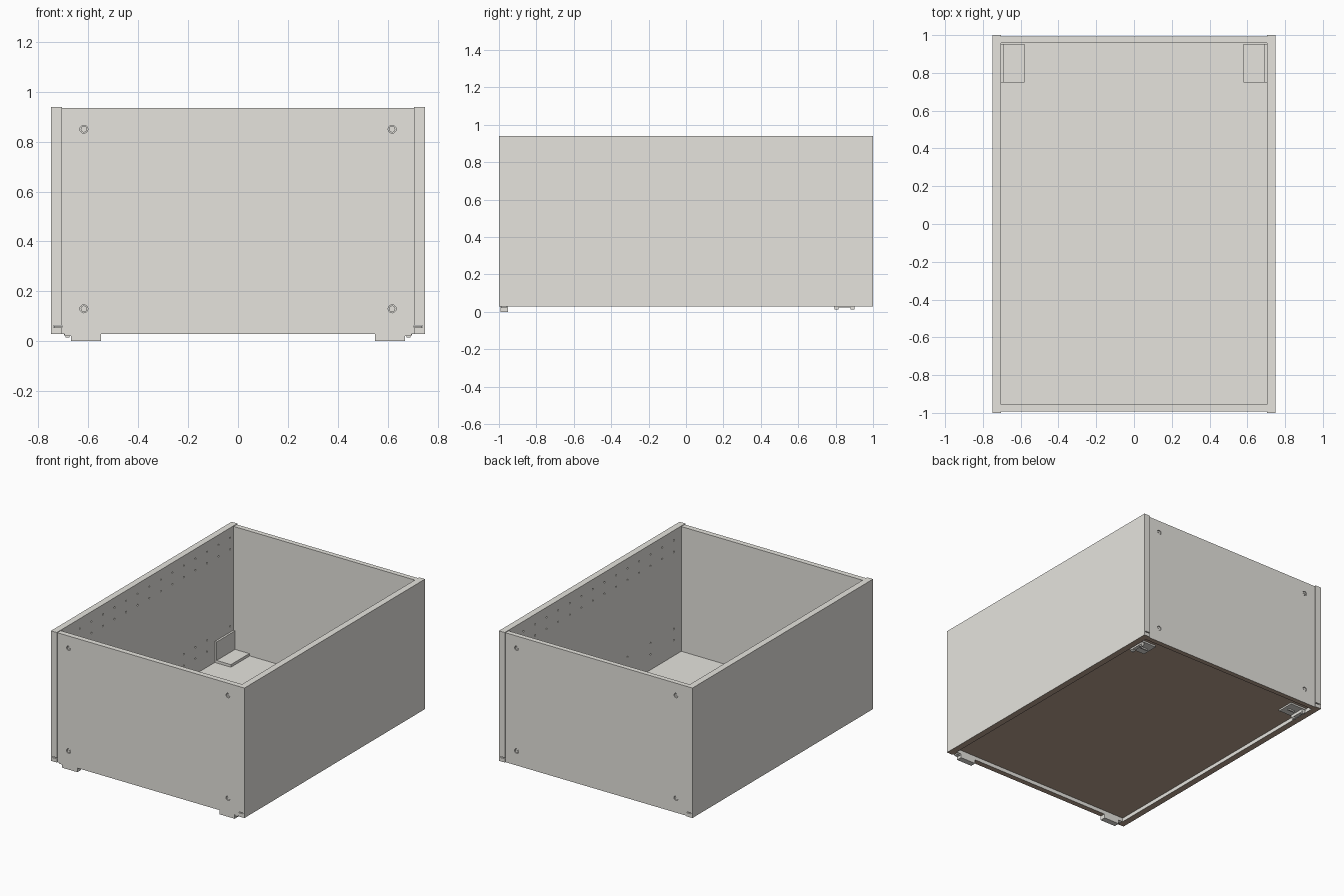
import bpy, bmesh, math
from mathutils import Matrix, Vector

if "Cube" in bpy.data.objects:
    bpy.data.objects.remove(bpy.data.objects["Cube"])

def material(name, rgb):
    m = bpy.data.materials.new(name)
    m.diffuse_color = (*rgb, 1)
    m.use_nodes = True
    m.node_tree.nodes["Principled BSDF"].inputs["Base Color"].default_value = m.diffuse_color
    return m

GREY = material("warm light grey", (0.79, 0.775, 0.73))
WOOD = material("raw brown underside", (0.49, 0.37, 0.285))

def add_box(bm, x0, x1, y0, y1, z0, z1):
    size = Vector((abs(x1 - x0), y1 - y0, z1 - z0))
    mid = Vector(((x0 + x1) / 2, (y0 + y1) / 2, (z0 + z1) / 2))
    bmesh.ops.create_cube(bm, size=1, matrix=Matrix.Translation(mid) @ Matrix.Diagonal((*size, 1)))

def add_cyl(bm, centre, radius, depth, axis, sides=12):
    rot = Matrix.Rotation(math.pi / 2, 4, 'Y' if axis == 'X' else 'X')
    bmesh.ops.create_cone(bm, cap_ends=True, segments=sides, radius1=radius, radius2=radius,
                          depth=depth, matrix=Matrix.Translation(centre) @ rot)

def finish(bm, name):
    me = bpy.data.meshes.new(name)
    bm.to_mesh(me)
    bm.free()
    me.materials.append(GREY)
    ob = bpy.data.objects.new(name, me)
    bpy.context.collection.objects.link(ob)
    return ob

def box(name, *dims):
    bm = bmesh.new()
    add_box(bm, *dims)
    return finish(bm, name)

def cut(ob, cutter_bm):
    """Subtract the cutter, bake the result and remove the cutter."""
    cutter = finish(cutter_bm, "cutter")
    cutter.hide_render = True
    mod = ob.modifiers.new("cut", 'BOOLEAN')
    mod.operation, mod.solver, mod.object = 'DIFFERENCE', 'EXACT', cutter
    bpy.context.view_layer.update()
    me = bpy.data.meshes.new_from_object(ob.evaluated_get(bpy.context.evaluated_depsgraph_get()))
    ob.modifiers.clear()
    ob.data = me
    bpy.data.objects.remove(cutter)

def raw_underside(ob):
    """Brown on the faces that look down at the bottom of the part."""
    low = min(v.co.z for v in ob.data.vertices) + 0.001
    while len(ob.data.materials) > 1:
        ob.data.materials.pop()
    ob.data.materials.append(WOOD)
    for p in ob.data.polygons:
        p.material_index = int(p.normal.z < -0.5 and p.center.z < low)

INNER, BOTTOM, TOP = 0.705, 0.029, 0.94
SCREWS = [(sx * 0.618, z) for sx in (-1, 1) for z in (0.13, 0.85)]

# side panels with a groove for the floor and rows of blind holes
for s, label in ((-1, "left"), (1, "right")):
    panel = box(label + "_side", s * INNER, s * 0.75, -1, 1, BOTTOM, TOP)
    bm = bmesh.new()
    add_box(bm, s * 0.69, s * 0.74, -1.01, 1.01, 0.055, 0.062)
    for i in range(15):
        y = 0.92 - i * 0.128
        for z in (0.87, 0.79) + ((0.25, 0.17) if i in (0, 2, 3, 4, 9, 10, 12, 14) else ()):
            add_cyl(bm, (s * INNER, y, z), 0.006, 0.05, 'X', 10)
    cut(panel, bm)
    raw_underside(panel)

# front and back panels with recessed screw holes
for s, label, ys in ((-1, "front", (-0.993, -0.955)), (1, "back", (0.958, 0.993))):
    face = s * 0.993
    panel = box(label + "_panel", -INNER, INNER, *ys, BOTTOM, 0.936)
    bm = bmesh.new()
    for x, z in SCREWS:
        add_cyl(bm, (x, face, z), 0.016, 0.024, 'Y', 16)
    cut(panel, bm)
    raw_underside(panel)
    # screw heads with a raised cross
    bm = bmesh.new()
    for x, z in SCREWS:
        add_cyl(bm, (x, face - s * 0.008, z), 0.013, 0.01, 'Y', 12)
        yc = face - s * 0.003
        add_box(bm, x - 0.011, x + 0.011, yc - 0.002, yc + 0.002, z - 0.002, z + 0.002)
        add_box(bm, x - 0.002, x + 0.002, yc - 0.002, yc + 0.002, z - 0.011, z + 0.011)
    finish(bm, label + "_screws")

# floor held in the grooves, set up from the bottom edge
raw_underside(box("floor", -0.738, 0.738, -0.965, 0.968, 0.0552, 0.0618))

for s, label in ((-1, "left"), (1, "right")):
    # front locking clip under the front panel
    bm = bmesh.new()
    add_box(bm, s * 0.55, s * 0.67, -0.993, -0.953, 0, BOTTOM)
    add_box(bm, s * 0.67, s * 0.695, -0.99, -0.96, 0.02, BOTTOM)
    finish(bm, label + "_front_clip")
    # rear corner bracket inside the box
    bm = bmesh.new()
    add_box(bm, s * 0.58, s * 0.69, 0.75, 0.953, 0.0618, 0.08)
    add_box(bm, s * 0.69, s * 0.704, 0.75, 0.953, 0.0618, 0.21)
    finish(bm, label + "_rear_bracket")
    # rear hook plate below the floor
    bm = bmesh.new()
    add_box(bm, s * 0.575, s * 0.70, 0.785, 0.905, 0.044, 0.0552)
    add_box(bm, s * 0.672, s * 0.697, 0.79, 0.90, 0.024, 0.044)
    add_box(bm, s * 0.675, s * 0.692, 0.795, 0.815, 0.014, 0.024)
    add_box(bm, s * 0.675, s * 0.692, 0.88, 0.90, 0.014, 0.024)
    add_box(bm, s * 0.60, s * 0.65, 0.84, 0.85, 0.034, 0.044)
    finish(bm, label + "_rear_hook")
